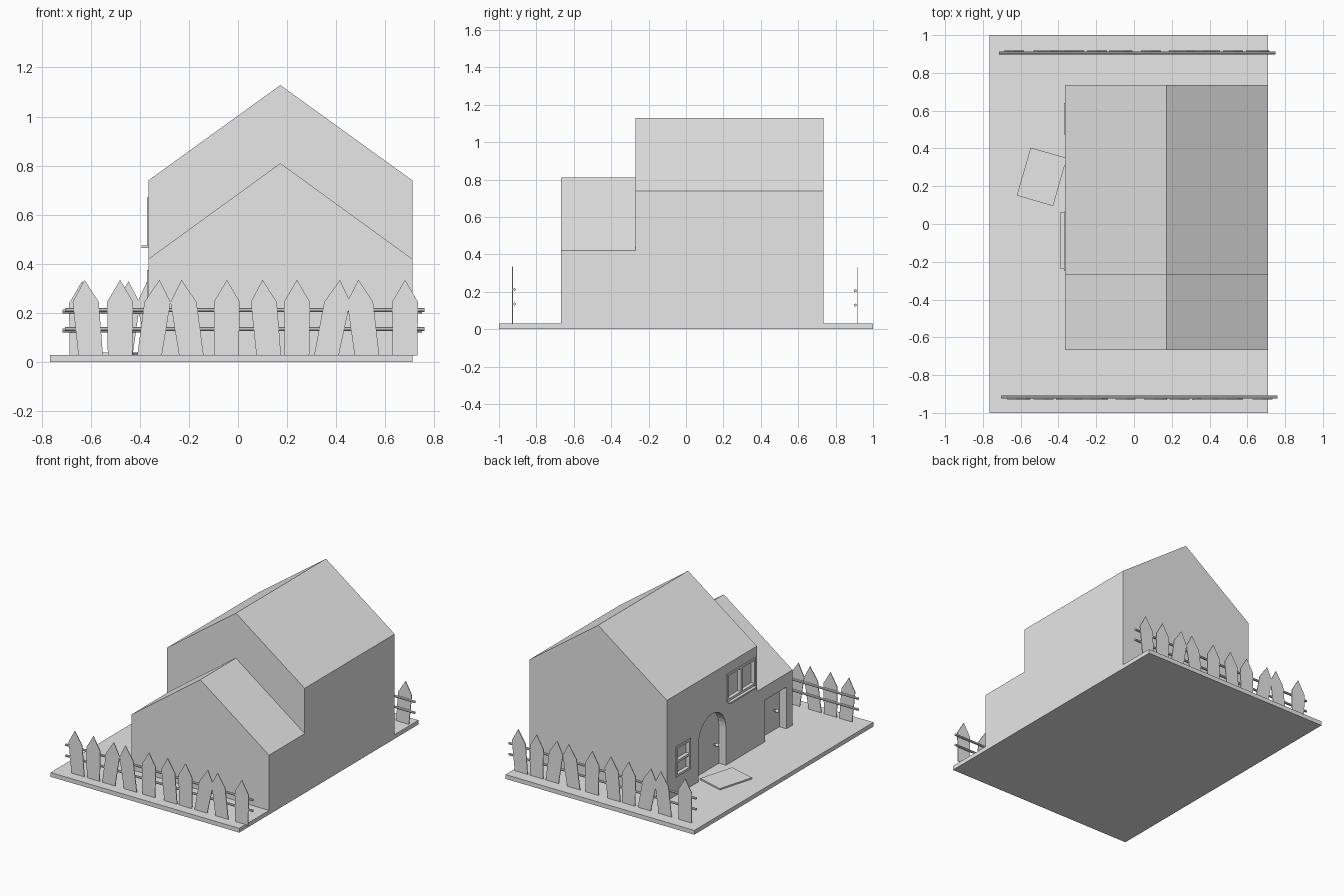
import bpy, bmesh, math
from mathutils import Vector

cube = bpy.data.objects.get("Cube")
if cube:
    bpy.data.objects.remove(cube, do_unlink=True)

grey = bpy.data.materials.new("light_grey")
grey.use_nodes = True
grey.diffuse_color = (0.8, 0.8, 0.8, 1)
grey.node_tree.nodes["Principled BSDF"].inputs["Base Color"].default_value = (0.8, 0.8, 0.8, 1)


def finish(name, bm):
    bmesh.ops.recalc_face_normals(bm, faces=bm.faces)
    mesh = bpy.data.meshes.new(name)
    bm.to_mesh(mesh)
    bm.free()
    mesh.materials.append(grey)
    obj = bpy.data.objects.new(name, mesh)
    bpy.context.scene.collection.objects.link(obj)
    return obj


def prism(name, outline, axis, start, end):
    """Extrude a flat outline along x (outline in y, z) or y (outline in x, z)."""
    bm = bmesh.new()
    place = (lambda a, b: (start, a, b)) if axis == "x" else (lambda a, b: (a, start, b))
    face = bm.faces.new([bm.verts.new(place(a, b)) for a, b in outline])
    out = bmesh.ops.extrude_face_region(bm, geom=[face])
    step = Vector((end - start, 0, 0)) if axis == "x" else Vector((0, end - start, 0))
    bmesh.ops.translate(bm, vec=step, verts=[v for v in out["geom"] if isinstance(v, bmesh.types.BMVert)])
    return finish(name, bm)


def box(name, x, y, z):
    return prism(name, [(y[0], z[0]), (y[1], z[0]), (y[1], z[1]), (y[0], z[1])], "x", *x)


def cut(target, cutters):
    """Carve the openings, then drop the cutters."""
    for c in cutters:
        c.hide_render = True
        mod = target.modifiers.new("opening", "BOOLEAN")
        mod.operation, mod.solver, mod.object = "DIFFERENCE", "EXACT", c
    graph = bpy.context.evaluated_depsgraph_get()
    mesh = bpy.data.meshes.new_from_object(target.evaluated_get(graph))
    target.modifiers.clear()
    target.data = mesh
    for c in cutters:
        bpy.data.objects.remove(c, do_unlink=True)


GROUND, WALL, RIGHT = 0.03, -0.365, 0.71
RIDGE = (WALL + RIGHT) / 2


def gabled(name, y0, y1, eave, ridge):
    return prism(name, [(WALL, GROUND), (RIGHT, GROUND), (RIGHT, eave), (RIDGE, ridge), (WALL, eave)], "y", y0, y1)


# Ground slab and the two house volumes
box("ground_slab", (-0.765, RIGHT), (-1, 1), (0, GROUND))
main_house = gabled("main_house", -0.27, 0.735, 0.74, 1.128)
front_wing = gabled("front_wing", -0.668, -0.27, 0.42, 0.81)

# Arched doorway and square doorway, set back into the wall
DEPTH = WALL + 0.055
radius, middle, spring = 0.152, 0.228, 0.3
arch = [(middle - radius, 0), (middle + radius, 0)]
arch += [(middle + radius * math.cos(t * math.pi / 16), spring + radius * math.sin(t * math.pi / 16))
         for t in range(17)]
arch_cutter = prism("arch_cutter", arch, "x", WALL - 0.1, DEPTH)
wing_cutter = box("wing_cutter", (WALL - 0.1, DEPTH), (-0.6, -0.363), (0, 0.324))

# Window openings: name, y range, z range, panes across, panes up
WINDOWS = [("large_window", (-0.25, 0.065), (0.475, 0.67), 2, 1),
           ("small_window", (0.475, 0.64), (0.16, 0.375), 1, 2)]
window_cutters = [box(n + "_cutter", (WALL - 0.1, WALL + 0.02), y, z) for n, y, z, _, _ in WINDOWS]
cut(main_house, [arch_cutter] + window_cutters)
cut(front_wing, [wing_cutter])

# Window frames and glazing bars
BAR = 0.016
for name, y, z, across, up in WINDOWS:
    x = (WALL - 0.006, WALL + 0.02)
    for i in range(across + 1):
        a = y[0] + (y[1] - y[0] - BAR) * i / across
        box(f"{name}_upright_{i}", x, (a, a + BAR), z)
    for i in range(up + 1):
        a = z[0] + (z[1] - z[0] - BAR) * i / up
        box(f"{name}_rail_{i}", x, y, (a, a + BAR))
box("window_sill", (-0.392, WALL), (-0.235, 0.06), (0.465, 0.475))


# Door knobs
def knob(name, y, z):
    bm = bmesh.new()
    bmesh.ops.create_uvsphere(bm, u_segments=16, v_segments=10, radius=0.013)
    bmesh.ops.translate(bm, vec=(DEPTH - 0.025, y, z), verts=bm.verts)
    for f in bm.faces:
        f.smooth = True
    finish(name, bm)
    box(name + "_stem", (DEPTH - 0.02, DEPTH), (y - 0.005, y + 0.005), (z - 0.005, z + 0.005))


knob("arched_door_knob", 0.13, 0.185)
knob("wing_door_knob", -0.54, 0.17)

# Doormat, lying askew
mat = box("doormat", (-0.1, 0.1), (-0.132, 0.132), (0, 0.01))
mat.location = (-0.488, 0.25, GROUND)
mat.rotation_euler.z = -0.28

# Fences: foot and tip position of each leaning picket
PICKETS = [(-0.6, -0.625), (-0.48, -0.48), (-0.36, -0.32), (-0.19, -0.23), (-0.047, -0.045),
           (0.125, 0.1), (0.24, 0.24), (0.36, 0.415), (0.525, 0.49), (0.68, 0.68)]


def fence(name, turned):
    parts = []
    for i, (foot, tip) in enumerate(PICKETS):
        neck = foot + (tip - foot) * 0.8
        outline = [(foot - 0.05, 0.028), (foot + 0.05, 0.028), (neck + 0.053, 0.245),
                   (tip, 0.335), (neck - 0.053, 0.245)]
        parts.append(prism(f"{name}_picket_{i}", outline, "y", -0.93, -0.925))
    for i, z in enumerate((0.135, 0.212)):
        ring = [(-0.917 + 0.008 * math.cos(a * math.pi / 4), z + 0.008 * math.sin(a * math.pi / 4))
                for a in range(8)]
        parts.append(prism(f"{name}_rail_{i}", ring, "x", -0.705, 0.76))
    if turned:
        for p in parts:
            p.rotation_euler.z = math.pi
            p.location = (0.045, -0.012, -0.006)


fence("front_fence", False)
fence("back_fence", True)
